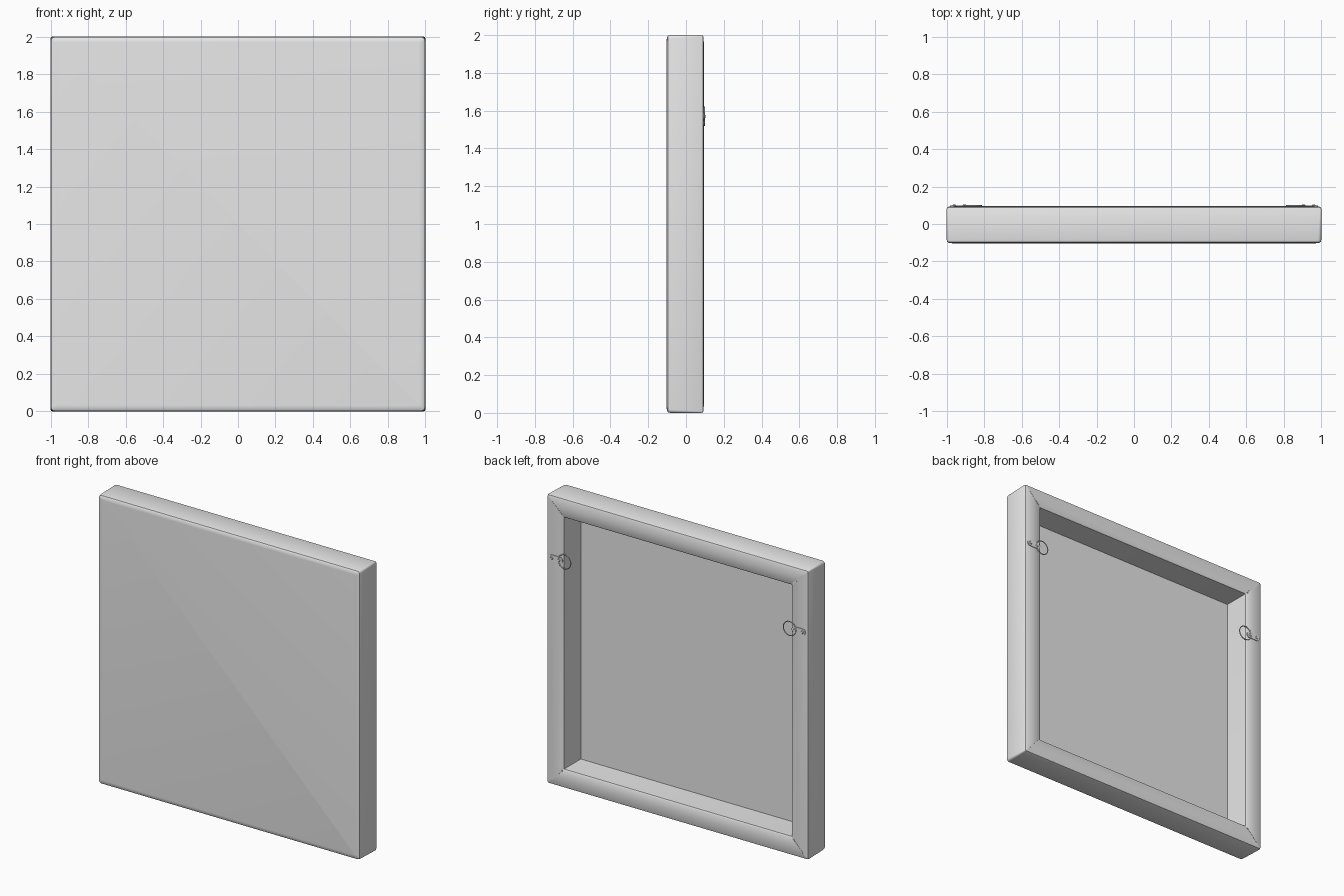
import bpy, bmesh, math
from mathutils import Matrix, Vector

if "Cube" in bpy.data.objects:
    bpy.data.objects.remove(bpy.data.objects["Cube"], do_unlink=True)

grey = bpy.data.materials.new("light_grey")
grey.use_nodes = True
COLOUR = (0.8, 0.8, 0.8, 1)
grey.diffuse_color = COLOUR
grey.node_tree.nodes["Principled BSDF"].inputs["Base Color"].default_value = COLOUR

BACK = 0.093    # rear surface of the wrapped frame
FRONT = -0.103
MID = 1.0       # height of the centre


def finish(bm, name, angle=35):
    bmesh.ops.recalc_face_normals(bm, faces=bm.faces)
    mesh = bpy.data.meshes.new(name)
    bm.to_mesh(mesh)
    bm.free()
    mesh.materials.append(grey)
    obj = bpy.data.objects.new(name, mesh)
    bpy.context.collection.objects.link(obj)
    bpy.ops.object.select_all(action='DESELECT')
    obj.select_set(True)
    bpy.context.view_layer.objects.active = obj
    bpy.ops.object.shade_smooth_by_angle(angle=math.radians(angle))
    return obj


def square_ring(bm, inset, y, radius, steps=4):
    """Square loop in the xz plane with rounded corners."""
    verts = []
    c = 1 - inset - radius
    for k, (sx, sz) in enumerate([(1, 1), (-1, 1), (-1, -1), (1, -1)]):
        for i in range(steps + 1):
            a = math.pi / 2 * (k + i / steps)
            verts.append(bm.verts.new((sx * c + radius * math.cos(a), y,
                                       MID + sz * c + radius * math.sin(a))))
    return verts


# Wrapped canvas: one profile (inset, y, corner radius) carried round the square
profile = [
    (0.030, FRONT, 0.010), (0.012, FRONT + 0.002, 0.014),
    (0.003, FRONT + 0.008, 0.017), (0, FRONT + 0.020, 0.018),
    (0, BACK - 0.012, 0.008), (0.003, BACK - 0.004, 0.008),
    (0.012, BACK, 0.006), (0.065, BACK + 0.002, 0.004),
    (0.120, BACK, 0.002), (0.128, BACK - 0.006, 0.002),
    (0.128, FRONT + 0.008, 0.002),
]
bm = bmesh.new()
rings = [square_ring(bm, *p) for p in profile]
for a, b in zip(rings, rings[1:]):
    for i in range(len(a)):
        j = (i + 1) % len(a)
        bm.faces.new((a[i], a[j], b[j], b[i]))
bm.faces.new(rings[0])
bm.faces.new(rings[-1])
finish(bm, "wrapped_canvas")

# Folded cloth along the four rear mitres
for sx, side in ((1, "left"), (-1, "right")):
    for sz, level in ((1, "top"), (-1, "bottom")):
        bm = bmesh.new()
        bmesh.ops.create_cube(bm, size=1)
        bmesh.ops.scale(bm, vec=(0.115, 0.006, 0.012), verts=bm.verts)
        bmesh.ops.bevel(bm, geom=bm.edges[:], offset=0.002, segments=2, affect='EDGES')
        bmesh.ops.rotate(bm, matrix=Matrix.Rotation(-sx * sz * math.pi / 4, 3, 'Y'),
                         verts=bm.verts)
        bmesh.ops.translate(bm, vec=(sx * 0.922, BACK, MID + sz * 0.922), verts=bm.verts)
        finish(bm, f"corner_fold_{level}_{side}")


def hanger_plate(s, name, x, z):
    """Strap with rounded ends lying on the rear face."""
    bm = bmesh.new()
    loop = []
    for end in (1, -1):
        for i in range(9):
            a = math.pi * (i / 8 - 0.5) + (0 if end > 0 else math.pi)
            loop.append(bm.verts.new((s * x + end * 0.03 + 0.022 * math.cos(a),
                                      BACK, z + 0.022 * math.sin(a))))
    face = bm.faces.new(loop)
    up = bmesh.ops.extrude_face_region(bm, geom=[face])["geom"]
    bmesh.ops.translate(bm, vec=(0, 0.006, 0),
                        verts=[v for v in up if isinstance(v, bmesh.types.BMVert)])
    finish(bm, name)


def screw(s, name, x, z):
    bm = bmesh.new()
    bmesh.ops.create_cone(bm, cap_ends=True, segments=16, radius1=0.012,
                          radius2=0.007, depth=0.005)
    bmesh.ops.rotate(bm, matrix=Matrix.Rotation(-math.pi / 2, 3, 'X'), verts=bm.verts)
    bmesh.ops.translate(bm, vec=(s * x, BACK + 0.0075, z), verts=bm.verts)
    finish(bm, name)


def wire_ring(s, name, x, z):
    """Drooping oval wire held by the strap."""
    bm = bmesh.new()
    n, sides, r = 32, 8, 0.0035
    hoops = []
    for i in range(n):
        a = 2 * math.pi * i / n
        ca, sa = math.cos(a), math.sin(a)
        centre = Vector((s * (x + 0.048 * ca), BACK + 0.005, z + 0.048 * sa))
        out = Vector((s * ca, 0, sa))
        hoops.append([bm.verts.new(centre + out * r * math.cos(2 * math.pi * k / sides)
                      + Vector((0, r * math.sin(2 * math.pi * k / sides), 0)))
                      for k in range(sides)])
    for i in range(n):
        a, b = hoops[i], hoops[(i + 1) % n]
        for k in range(sides):
            m = (k + 1) % sides
            bm.faces.new((a[k], a[m], b[m], b[k]))
    finish(bm, name, 60)


# Hanging hardware, mirrored on both side bars
HANG_Z = 1.57
for s, side in ((1, "left"), (-1, "right")):
    hanger_plate(s, f"hanger_plate_{side}", 0.93, HANG_Z)
    screw(s, f"outer_screw_{side}", 0.96, HANG_Z)
    screw(s, f"inner_screw_{side}", 0.905, HANG_Z)
    wire_ring(s, f"hanger_ring_{side}", 0.862, HANG_Z)
